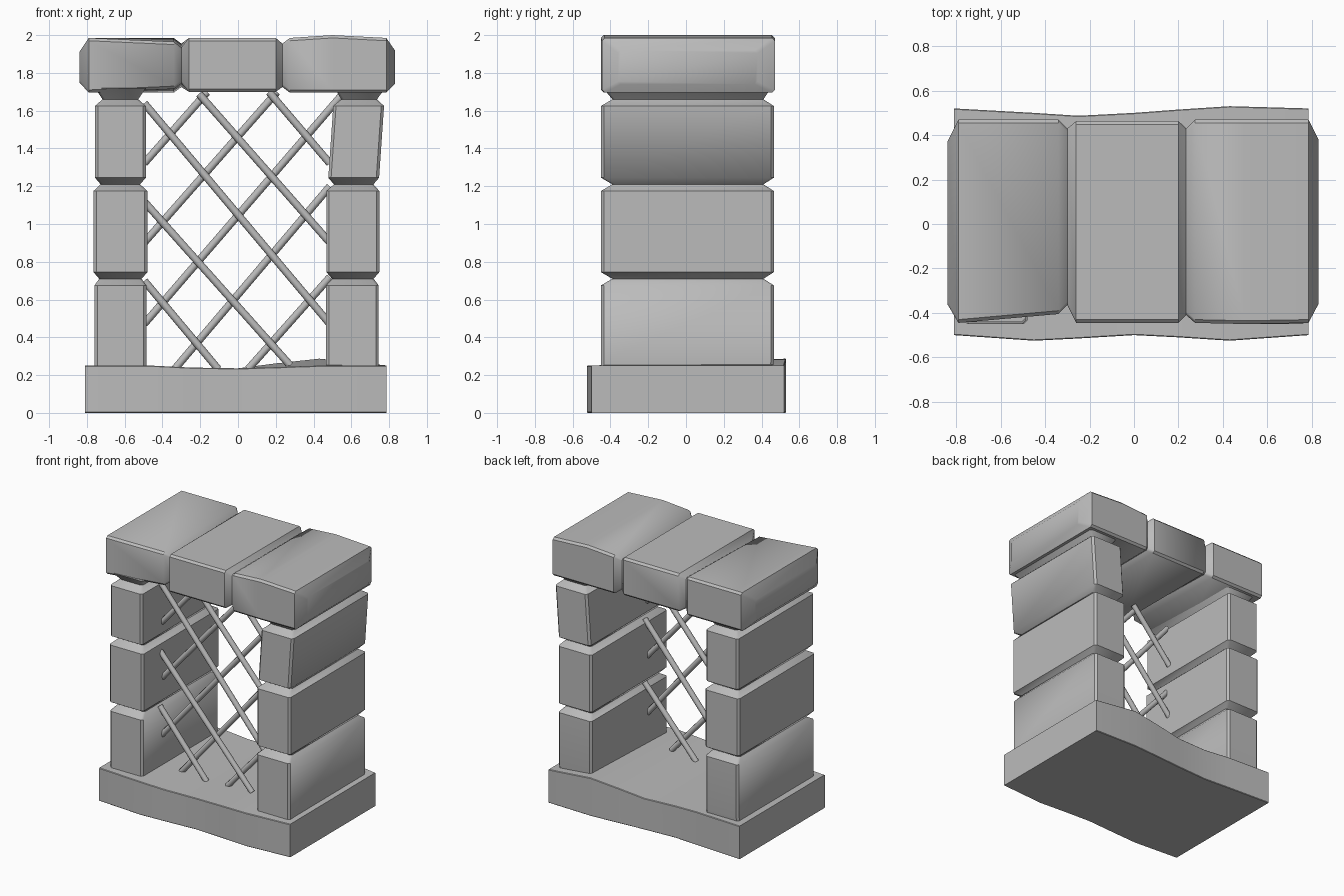
import bpy, bmesh, math
from mathutils import Vector

old = bpy.data.objects.get("Cube")
if old:
    bpy.data.objects.remove(old, do_unlink=True)

stone = bpy.data.materials.new("grey stone")
stone.use_nodes = True
stone.diffuse_color = (0.5, 0.5, 0.5, 1)
stone.node_tree.nodes["Principled BSDF"].inputs["Base Color"].default_value = (0.5, 0.5, 0.5, 1)


def finish(bm, name, angle):
    bmesh.ops.recalc_face_normals(bm, faces=bm.faces)
    mesh = bpy.data.meshes.new(name)
    bm.to_mesh(mesh)
    bm.free()
    mesh.materials.append(stone)
    obj = bpy.data.objects.new(name, mesh)
    bpy.context.collection.objects.link(obj)
    bpy.ops.object.select_all(action='DESELECT')
    obj.select_set(True)
    bpy.context.view_layer.objects.active = obj
    bpy.ops.object.shade_smooth_by_angle(angle=math.radians(angle))
    return obj


def loft(name, sections, place, cut, bend=None):
    """Skin a row of corner-cut rectangles: (position, u0, u1, v0, v1)."""
    bm = bmesh.new()
    rings = []
    for t, u0, u1, v0, v1 in sections:
        c = cut
        uv = [(u0 + c, v0), (u1 - c, v0), (u1, v0 + c), (u1, v1 - c),
              (u1 - c, v1), (u0 + c, v1), (u0, v1 - c), (u0, v0 + c)]
        rings.append([bm.verts.new(place(t, u, v)) for u, v in uv])
    for a, b in zip(rings, rings[1:]):
        for i in range(8):
            j = (i + 1) % 8
            bm.faces.new((a[i], a[j], b[j], b[i]))
    bm.faces.new(rings[0])
    bm.faces.new(rings[-1])
    if bend:
        for v in bm.verts:
            bend(v.co)
    return finish(bm, name, 40)


def upright(t, u, v):
    return Vector((u, v, t))


def sideways(t, u, v):
    return Vector((t, u, v))


# Base slab with wavy long sides and a raised back edge
def raise_back(co):
    if co.z > 0.1 and co.y > 0:
        co.z += 0.04 * max(0, 1 - abs(co.x - 0.4) / 0.4)


loft("base_slab", [
    (-0.81, -0.50, 0.52, 0, 0.25),
    (-0.45, -0.525, 0.50, 0, 0.25),
    (-0.25, -0.515, 0.487, 0, 0.24),
    (0.0, -0.50, 0.50, 0, 0.236),
    (0.2, -0.51, 0.515, 0, 0.242),
    (0.43, -0.525, 0.53, 0, 0.25),
    (0.785, -0.50, 0.52, 0, 0.25)], sideways, 0.004, raise_back)


# Pillars: stacked blocks pinched at the joints
def pillar(name, blocks, bend=None):
    rows = []
    for z0, z1, x0, x1 in blocks:
        rows += [(z0, x0 + 0.03, x1 - 0.03, -0.39, 0.41),
                 (z0 + 0.035, x0, x1, -0.45, 0.465),
                 (z1 - 0.035, x0, x1, -0.45, 0.465)]
    # the lowest block stands square on the slab
    rows[0] = (0.24, blocks[0][2], blocks[0][3], -0.45, 0.46)
    top = blocks[-1]
    rows += [(top[1], top[2] + 0.04, top[3] - 0.04, -0.39, 0.41),
             (1.72, top[2], top[3], -0.44, 0.45)]
    return loft(name, rows, upright, 0.015, bend)


def lean(co):
    if co.z > 1.25:
        co.x += 0.07 * (co.z - 1.25)


pillar("right_pillar", [(0.24, 0.71, -0.76, -0.485),
                        (0.71, 1.21, -0.765, -0.48),
                        (1.21, 1.66, -0.757, -0.488)])
pillar("left_pillar", [(0.24, 0.71, 0.467, 0.745),
                       (0.71, 1.21, 0.468, 0.748),
                       (1.21, 1.66, 0.478, 0.747)], lean)

# Lintel: three blocks in one row, with a chipped joint on the front
def chip(co):
    if co.y < 0 and -0.35 < co.x < -0.28:
        co.y += 0.04
        co.z += 0.02 if co.z < 1.85 else -0.02


loft("lintel", [
    (-0.84, -0.36, 0.37, 1.75, 1.91),
    (-0.79, -0.445, 0.47, 1.695, 1.985),
    (-0.34, -0.445, 0.47, 1.695, 1.985),
    (-0.30, -0.405, 0.43, 1.725, 1.955),
    (-0.26, -0.445, 0.463, 1.70, 1.985),
    (0.20, -0.445, 0.463, 1.70, 1.985),
    (0.235, -0.41, 0.43, 1.725, 1.955),
    (0.275, -0.445, 0.47, 1.695, 1.985),
    (0.50, -0.45, 0.47, 1.695, 2.0),
    (0.785, -0.445, 0.47, 1.695, 1.985),
    (0.83, -0.36, 0.38, 1.74, 1.92)], sideways, 0.015, chip)


# Lattice of round bars crossing between the pillars
def bar(name, x0, z0, x1, z1, y):
    a, b = Vector((x0, y, z0)), Vector((x1, y, z1))
    d = b - a
    bm = bmesh.new()
    bmesh.ops.create_cone(bm, cap_ends=True, segments=10, radius1=0.02,
                          radius2=0.02, depth=d.length + 0.05)
    bm.transform(d.to_track_quat('Z', 'Y').to_matrix().to_4x4())
    bmesh.ops.translate(bm, verts=bm.verts, vec=(a + b) / 2)
    finish(bm, name, 45)


falling = [(-0.48, 0.68, -0.12, 0.25), (-0.48, 1.10, 0.26, 0.27),
           (-0.48, 1.62, 0.47, 0.49), (-0.19, 1.67, 0.47, 0.92),
           (0.18, 1.68, 0.47, 1.34)]
rising = [(-0.48, 1.34, -0.18, 1.68), (-0.48, 0.92, 0.19, 1.68),
          (-0.48, 0.49, 0.53, 1.66), (-0.32, 0.25, 0.47, 1.18),
          (0.07, 0.25, 0.47, 0.70)]
for i, ends in enumerate(falling):
    bar(f"falling_bar_{i + 1}", *ends, -0.225)
for i, ends in enumerate(rising):
    bar(f"rising_bar_{i + 1}", *ends, -0.20)
